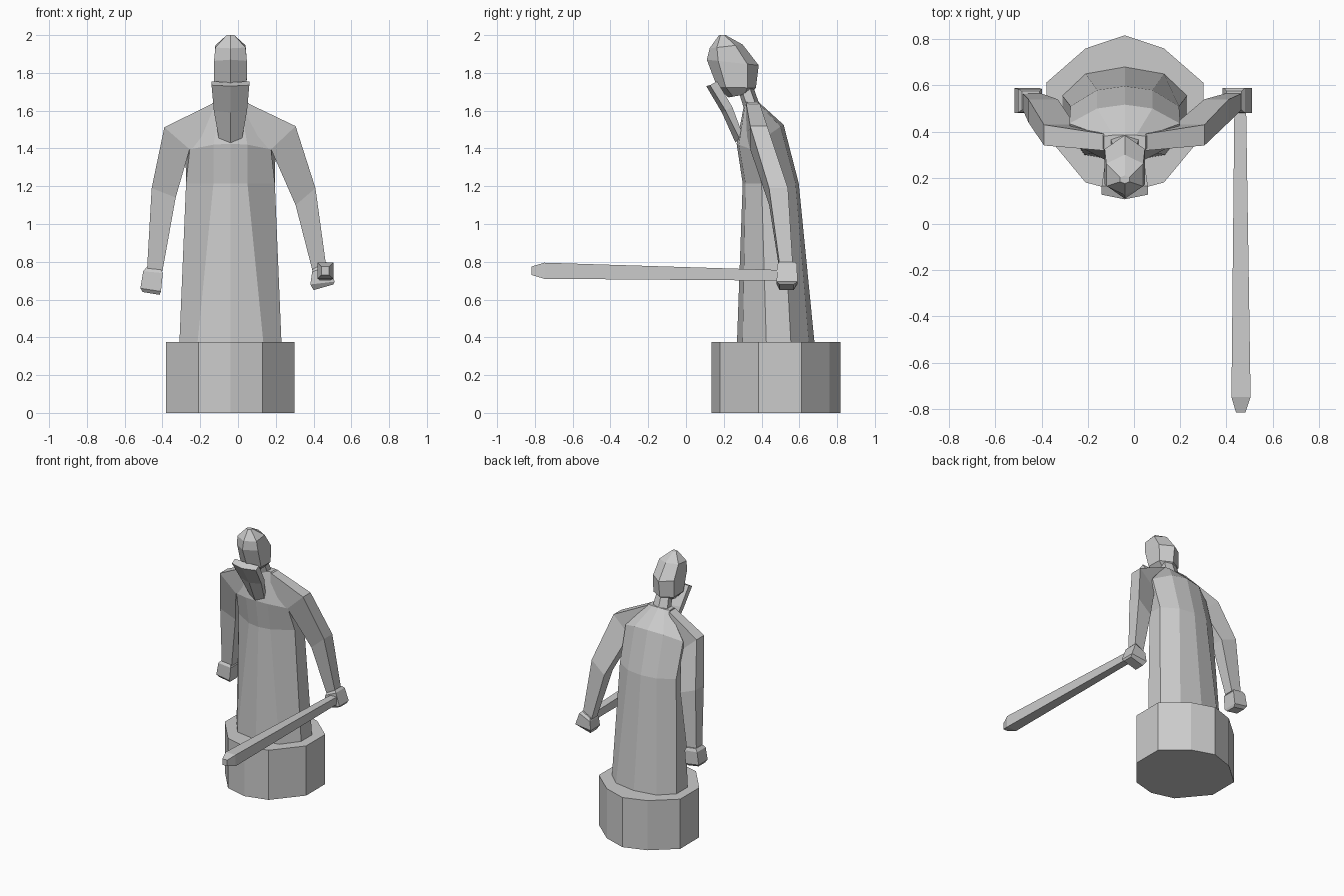
import bpy, bmesh

CX = -0.04  # symmetry axis of the statue


def loft(name, rings):
    """Skin equal-length point rings into a closed flat-shaded solid."""
    bm = bmesh.new()
    vr = [[bm.verts.new(p) for p in r] for r in rings]
    n = len(vr[0])
    for a, b in zip(vr, vr[1:]):
        for i in range(n):
            j = (i + 1) % n
            bm.faces.new((a[i], a[j], b[j], b[i]))
    bm.faces.new(vr[0])
    bm.faces.new(vr[-1])
    bmesh.ops.recalc_face_normals(bm, faces=bm.faces)
    me = bpy.data.meshes.new(name)
    bm.to_mesh(me)
    bm.free()
    ob = bpy.data.objects.new(name, me)
    bpy.context.collection.objects.link(ob)
    return ob


def mirror_ring(half):
    """Half outline (first and last point on the axis) to a full ring."""
    left = [(-x, y, z) for x, y, z in half[-2:0:-1]]
    return [(x + CX, y, z) for x, y, z in half + left]


def flat(z, pts):
    return mirror_ring([(x, y, z) for x, y in pts])


def quad(xo, zo, xi, zi, y0, y1):
    """Limb section: outer and inner edge, front and back."""
    return [(xo, y0, zo), (xo, y1, zo), (xi, y1, zi), (xi, y0, zi)]


# ten-sided plinth
plinth = [(0, .817), (.17, .76), (.34, .612), (.34, .385), (.17, .18), (0, .135)]
loft("plinth", [flat(0, plinth), flat(.375, plinth)])

# robe: hem, chest, shoulder blades, collar
loft("robe", [
    flat(.375, [(0, .68), (.17, .65), (.27, .555), (.27, .425), (.174, .30), (0, .27)]),
    flat(1.215, [(0, .597), (.12, .58), (.235, .51), (.235, .40), (.09, .315), (0, .30)]),
    mirror_ring([(0, .517, 1.525), (.12, .50, 1.515), (.24, .435, 1.47),
                 (.215, .345, 1.395), (.09, .28, 1.42), (0, .268, 1.425)]),
    flat(1.645, [(0, .385), (.05, .385), (.09, .38), (.09, .325), (.05, .315), (0, .31)]),
])

# neck
loft("neck", [flat(z, [(0, b), (w, b - .02), (w, f + .02), (0, f)])
              for z, w, f, b in ((1.6, .065, .31, .40), (1.73, .05, .27, .355))])

# faceted head: front y/z, back y/z, half width
head = [(.175, 2.0, .21, 2.0, .02), (.125, 1.93, .30, 1.95, .08),
        (.11, 1.87, .385, 1.84, .087), (.165, 1.725, .37, 1.72, .086),
        (.225, 1.67, .335, 1.69, .045)]
rings = []
for fy, fz, by, bz, w in head:
    dy, dz = by - fy, bz - fz
    rings.append(mirror_ring([(0, by, bz), (w, fy + .78 * dy, fz + .78 * dz),
                              (w, fy + .22 * dy, fz + .22 * dz), (0, fy, fz)]))
loft("head", rings)

# wedge beard: z, half width, front y, back y, corner rise
loft("beard", [mirror_ring([(0, b, z + .02), (w, b, z + .02 + k),
                            (w, f + .02, z + k), (0, f, z)])
               for z, w, f, b, k in ((1.73, .1, .107, .165, .005),
                                     (1.59, .088, .19, .245, .01),
                                     (1.43, .062, .262, .30, .025))])

# arms: neck, shoulder, elbow, wrist
loft("right_arm", [quad(-.13, 1.64, -.13, 1.45, .318, .39),
                   quad(-.39, 1.512, -.256, 1.395, .34, .43),
                   quad(-.457, 1.19, -.33, 1.14, .44, .54),
                   quad(-.482, .75, -.40, .75, .495, .565)])
loft("left_arm", [quad(.05, 1.64, .05, 1.45, .318, .39),
                  quad(.305, 1.518, .175, 1.395, .34, .43),
                  quad(.41, 1.19, .305, 1.10, .44, .54),
                  quad(.465, .79, .395, .75, .495, .565)])

# blocky fists
loft("right_hand", [quad(-.485, .77, -.41, .76, .495, .575),
                    quad(-.502, .75, -.398, .74, .482, .585),
                    quad(-.517, .66, -.408, .643, .48, .588),
                    quad(-.505, .64, -.415, .625, .495, .57)])
loft("left_hand", [quad(.465, .80, .40, .765, .495, .575),
                   quad(.48, .785, .392, .745, .482, .588),
                   quad(.512, .695, .383, .68, .48, .59),
                   quad(.505, .68, .40, .65, .495, .57)])

# square club held forward, widening to a tapered tip
loft("club", [[(x0, y, z0), (x1, y, z0), (x1, y, z1), (x0, y, z1)]
              for y, x0, x1, z0, z1 in ((.54, .435, .485, .70, .755),
                                        (-.75, .422, .505, .71, .795),
                                        (-.817, .442, .482, .73, .775))])
